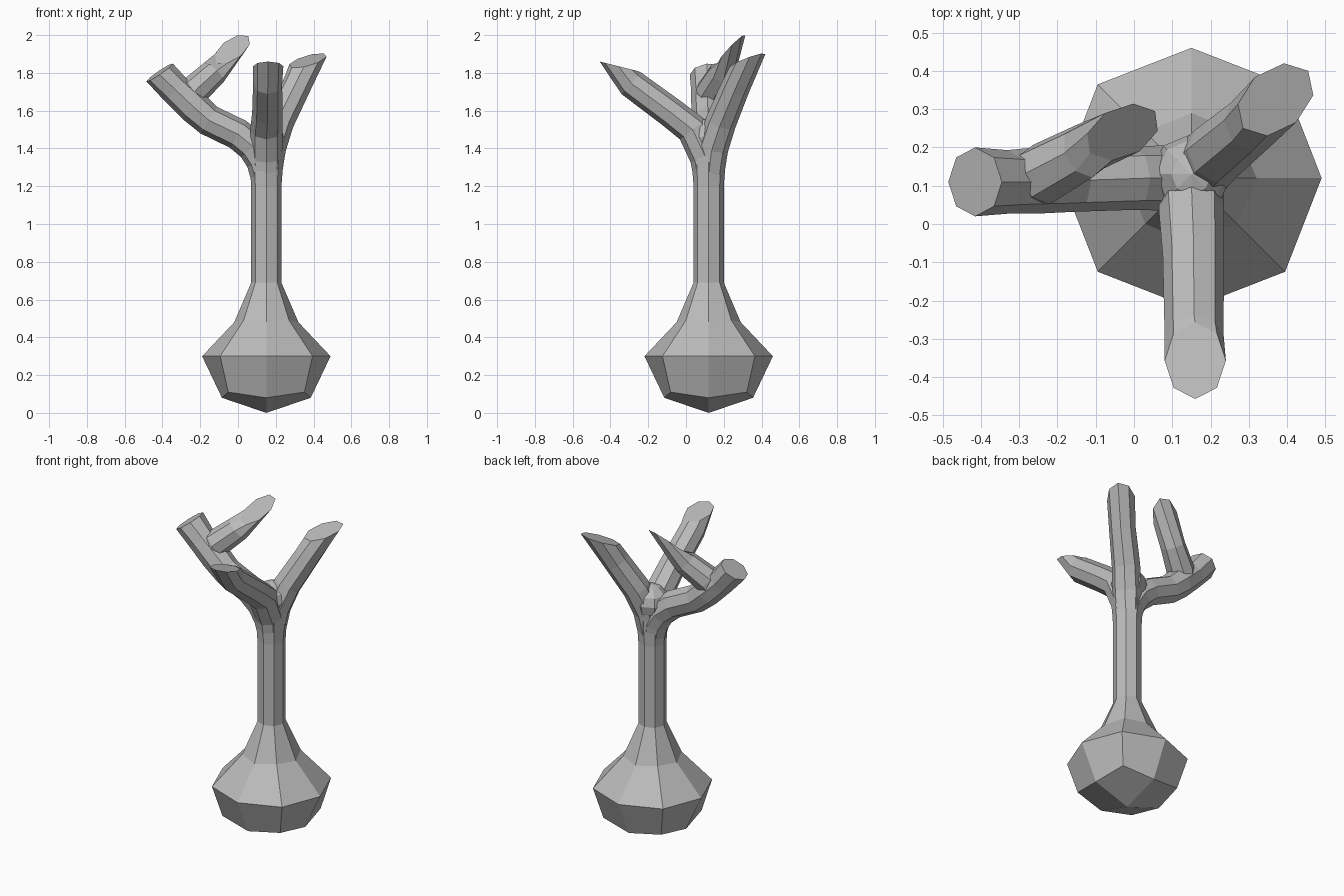
import bpy, bmesh, math
from mathutils import Vector as V

if "Cube" in bpy.data.objects:
    bpy.data.objects.remove(bpy.data.objects["Cube"])

grey = bpy.data.materials.new("plain grey")
grey.diffuse_color = (0.5, 0.5, 0.5, 1)
grey.use_nodes = True
grey.node_tree.nodes["Principled BSDF"].inputs["Base Color"].default_value = grey.diffuse_color


def finish(name, bm):
    bmesh.ops.recalc_face_normals(bm, faces=bm.faces)
    me = bpy.data.meshes.new(name)
    bm.to_mesh(me)
    bm.free()
    me.materials.append(grey)
    ob = bpy.data.objects.new(name, me)
    bpy.context.collection.objects.link(ob)
    return ob


def bridge(bm, a, b):
    for k in range(8):
        j = (k + 1) % 8
        bm.faces.new((a[k], a[j], b[j], b[k]))


# eight-sided branch along a path, ending in a slanted flat cap
def branch(name, path, side, cap):
    bm = bmesh.new()
    pts = [V(p[:3]) for p in path] + [V(cap[0])]
    rings = []
    for i, c in enumerate(pts):
        t = (pts[min(i + 1, len(pts) - 1)] - pts[max(i - 1, 0)]).normalized()
        if i < len(path):
            r = path[i][3]
            s = V(side)
            u = (s - t * s.dot(t)).normalized() * r
            v = t.cross(u)
        else:
            u, v = V(cap[1]), V(cap[2])
            if v.dot(t.cross(u)) < 0:
                v = -v
        rings.append([bm.verts.new(c + u * math.cos(k * math.pi / 4) + v * math.sin(k * math.pi / 4))
                      for k in range(8)])
    for a, b in zip(rings, rings[1:]):
        bridge(bm, a, b)
    bm.faces.new(rings[0])
    bm.faces.new(rings[-1])
    return finish(name, bm)


# bulb and stem: octagonal rings, (radius, z) on the axes and on the diagonals
bm = bmesh.new()
profile = [((.235, .08), (.285, .11)), ((.34, .30), (.346, .30)), ((.17, .48), (.17, .49)),
           ((.08, .69), (.082, .69)), ((.08, 1.2), (.082, 1.2)), ((.092, 1.36), (.092, 1.36))]
rings = []
for pair in profile:
    ring = []
    for k in range(8):
        r, z = pair[k % 2]
        a = k * math.pi / 4
        ring.append(bm.verts.new((.15 + r * math.cos(a), .12 + r * math.sin(a), z)))
    rings.append(ring)
for a, b in zip(rings, rings[1:]):
    bridge(bm, a, b)
bm.faces.new(rings[-1])
pole = bm.verts.new((.15, .12, 0))
for k in range(0, 8, 2):
    bm.faces.new((pole, rings[0][k], rings[0][k + 1], rings[0][(k + 2) % 8]))
finish("bulb_and_stem", bm)

# hub where the branches meet
bm = bmesh.new()
bmesh.ops.create_uvsphere(bm, u_segments=8, v_segments=6, radius=.105)
bmesh.ops.translate(bm, verts=bm.verts, vec=(.15, .13, 1.46))
finish("branch_hub", bm)

# front branch
branch("front_branch",
       [(.15, .12, 1.22, .075), (.15, .105, 1.35, .084), (.15, .035, 1.5, .085),
        (.155, -.08, 1.59, .08), (.157, -.29, 1.745, .077)],
       (1, 0, 0), ((.16, -.357, 1.835), (.08, 0, 0), (0, .1, -.025)))

# back right branch
branch("back_right_branch",
       [(.15, .12, 1.22, .075), (.17, .14, 1.4, .084), (.215, .185, 1.54, .082),
        (.305, .26, 1.72, .077)],
       (-.67, .74, 0), ((.37, .325, 1.865), (-.054, .059, .01), (.085, .075, .038)))

# left branch
branch("left_branch",
       [(.15, .12, 1.22, .075), (.13, .12, 1.33, .085), (.08, .12, 1.41, .085),
        (0, .12, 1.475, .083), (-.155, .115, 1.55, .083), (-.235, .115, 1.62, .087),
        (-.33, .11, 1.71, .083)],
       (0, 1, 0), ((-.415, .11, 1.802), (0, .09, .012), (.07, 0, .047)))

# fork rising from the left branch
branch("left_fork",
       [(-.275, .115, 1.64, .07), (-.24, .13, 1.7, .082), (-.13, .19, 1.8, .073)],
       (-.045, .05, .035), ((-.03, .24, 1.925), (-.045, .05, .035), (.085, .055, .07)))
